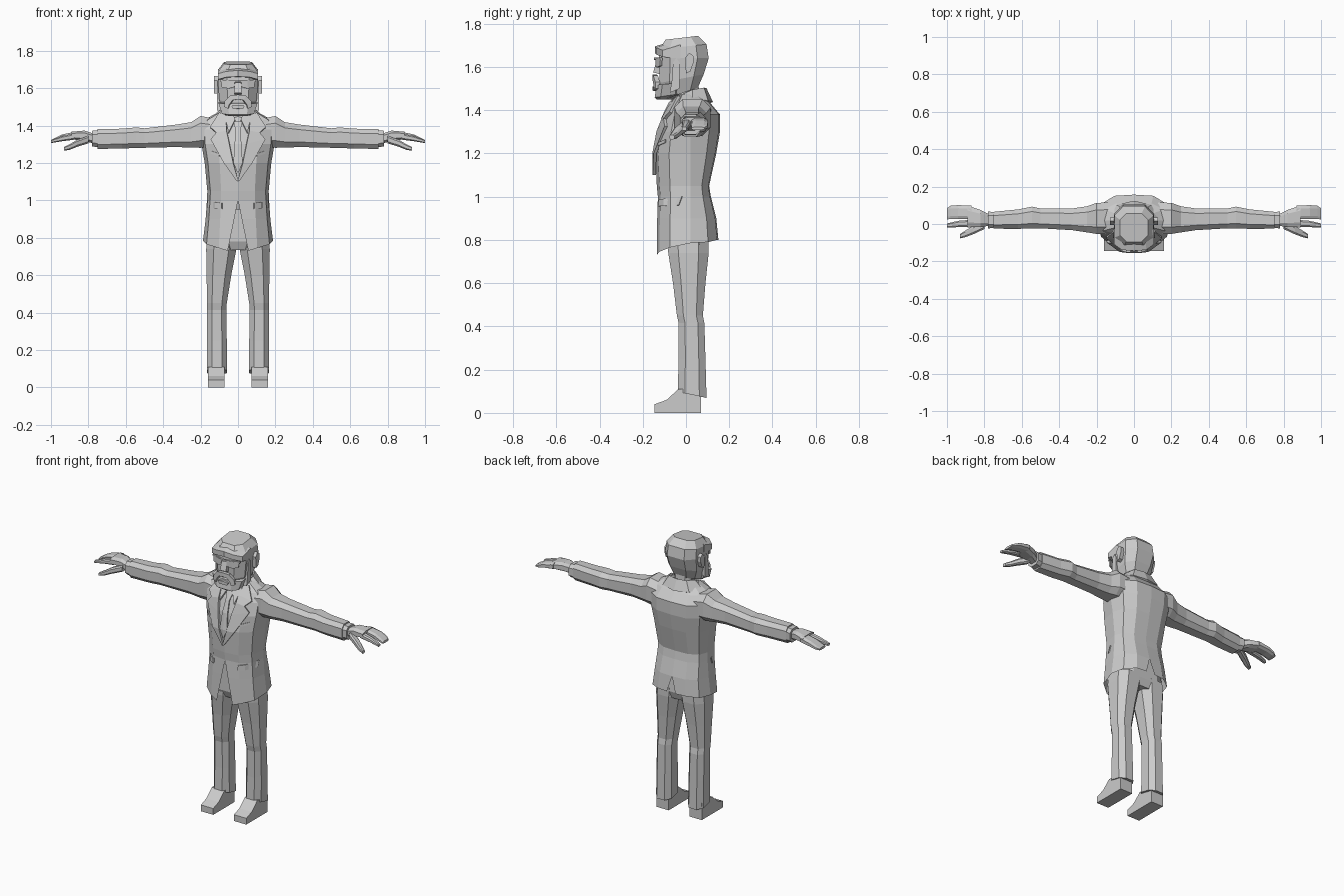
import bpy, bmesh

grey = bpy.data.materials.new("plain grey")
grey.diffuse_color = (0.6, 0.6, 0.6, 1)


def make(name, rings, closed=True, caps=True, mirror=True, thick=0):
    """Skin a list of equal-length point rings into one flat-shaded object."""
    bm = bmesh.new()
    vs = [[bm.verts.new(p) for p in r] for r in rings]
    n = len(vs[0])
    for a, b in zip(vs, vs[1:]):
        for i in range(n if closed else n - 1):
            j = (i + 1) % n
            bm.faces.new((a[i], a[j], b[j], b[i]))
    if caps:
        bm.faces.new(vs[0])
        bm.faces.new(vs[-1])
    bmesh.ops.remove_doubles(bm, verts=bm.verts, dist=0.0005)
    bmesh.ops.recalc_face_normals(bm, faces=bm.faces)
    me = bpy.data.meshes.new(name)
    bm.to_mesh(me)
    bm.free()
    me.materials.append(grey)
    ob = bpy.data.objects.new(name, me)
    bpy.context.collection.objects.link(ob)
    if mirror:
        m = ob.modifiers.new("mirror", 'MIRROR')
        m.use_clip = True
    if thick:
        s = ob.modifiers.new("thickness", 'SOLIDIFY')
        s.thickness = thick
        s.offset = 0
    return ob


def octagon(ca, cb, ha, hb, c=0.45):
    """Chamfered rectangle in a plane."""
    k = 1 - c
    return [(ca + u * ha, cb + v * hb) for u, v in
            ((-k, -1), (k, -1), (1, -k), (1, k), (k, 1), (-k, 1), (-1, k), (-1, -k))]


def upright(name, rings, mirror=True, c=0.45):
    """Rings: z, x0, x1, y0, y1, slope of z along y."""
    make(name, [[(x, y, z + s * y) for x, y in
                 octagon((x0 + x1) / 2, (y0 + y1) / 2, (x1 - x0) / 2, (y1 - y0) / 2, c)]
                for z, x0, x1, y0, y1, s in rings], mirror=mirror)


def sideways(name, rings, c=0.45):
    """Rings along x: x, y centre, z centre, half depth, half height."""
    make(name, [[(x, y, z) for y, z in octagon(cy, cz, hy, hz, c)]
                for x, cy, cz, hy, hz in rings])


# Jacket body: z, half width, front y, back y, front gap, vent gap
COAT = [(0.77, .187, -.135, .150, .055, .03), (0.90, .173, -.133, .140, .02, 0),
        (1.00, .166, -.130, .115, 0, 0), (1.05, .164, -.135, .107, 0, 0),
        (1.20, .178, -.142, .140, 0, 0), (1.30, .195, -.125, .157, 0, 0),
        (1.38, .200, -.095, .157, 0, 0), (1.43, .180, -.065, .115, 0, 0),
        (1.475, .10, -.030, .075, 0, 0)]
HEM = (-.04, -.025, -.005, .015, .02, .03, .03)


def coat_ring(i):
    z, w, f, b, g, v = COAT[i]
    xy = [(g, f), (max(.55 * w, g), f + .012), (.9 * w, f * .55), (w, .02),
          (.88 * w, b * .68), (.52 * w, b * .96), (v, b)]
    return [(x, y, z + (HEM[k] if i == 0 else 0)) for k, (x, y) in enumerate(xy)]


rings = [coat_ring(i) for i in range(len(COAT))]
make("jacket", rings + [[(0, .02, 1.478)] * 7], closed=False, caps=False)


def front(x, z):
    """Front surface y of the jacket at x, z."""
    for a, b in zip(COAT, COAT[1:]):
        if z <= b[0] or b is COAT[-1]:
            t = max(0, min(1, (z - a[0]) / (b[0] - a[0])))
            w, f = a[1] + t * (b[1] - a[1]), a[2] + t * (b[2] - a[2])
            break
    u = min(1, x / w)
    prof = [(0, f), (.55, f + .012), (.9, f * .55), (1.0, .02)]
    for (u0, y0), (u1, y1) in zip(prof, prof[1:]):
        if u <= u1:
            return y0 + (y1 - y0) * (u - u0) / (u1 - u0)
    return .02


def strip(name, inner, outer, lift=.008, thick=.012):
    """Thin panel laid over the jacket front."""
    make(name, [[(x, front(x, z) - lift, z) for x, z in row] for row in (inner, outer)],
         closed=False, caps=False, thick=thick)


# Lapels, tie, shirt collar, pockets
strip("lapel", [(0, 1.11), (.025, 1.2), (.045, 1.3), (.06, 1.37), (.062, 1.41), (.065, 1.46)],
      [(.004, 1.10), (.075, 1.2), (.145, 1.325), (.115, 1.36), (.148, 1.39), (.10, 1.465)], .01, .014)
strip("tie", [(0, 1.15), (0, 1.2), (0, 1.3), (0, 1.37), (0, 1.42)],
      [(.003, 1.15), (.024, 1.2), (.018, 1.3), (.012, 1.37), (.024, 1.42)], .005, .01)
strip("shirt_collar", [(.015, 1.43), (.025, 1.46)], [(.05, 1.36), (.07, 1.45)], .014, .01)
strip("pocket_flap", [(.085, .985), (.12, .99), (.16, 1.0)],
      [(.085, .955), (.12, .957), (.16, .96)], .004, .01)
strip("breast_pocket", [(.10, 1.25), (.145, 1.265)], [(.10, 1.235), (.145, 1.25)], .003, .008)

# Jacket collar around the neck
make("jacket_collar",
     [[(.105, -.05, 1.43), (.125, .03, 1.45), (.09, .098, 1.44), (0, .118, 1.435)],
      [(.065, -.045, 1.455), (.08, .03, 1.49), (.058, .078, 1.50), (0, .088, 1.50)]],
     closed=False, caps=False, thick=.014)
upright("neck", [(1.40, -.07, .07, -.055, .065, 0), (1.47, -.06, .06, -.05, .06, .3),
                 (1.56, -.058, .058, -.05, .055, .2)], mirror=False)

# Sleeves, cuffs and hands
sideways("sleeve", [(.12, .03, 1.36, .085, .075), (.20, .03, 1.366, .083, .085),
                    (.25, .025, 1.35, .07, .068), (.33, .025, 1.345, .058, .06),
                    (.50, .03, 1.333, .053, .052), (.545, .035, 1.335, .058, .055),
                    (.62, .026, 1.33, .052, .053), (.75, .02, 1.328, .045, .053)])
sideways("cuff", [(.74, .02, 1.328, .042, .045), (.78, .022, 1.33, .045, .042)])
sideways("palm", [(.77, .02, 1.33, .03, .026), (.82, .03, 1.345, .045, .028),
                  (.89, .04, 1.347, .058, .020)])
sideways("fingers", [(.87, .062, 1.347, .036, .02), (.94, .064, 1.336, .037, .016),
                     (.98, .062, 1.322, .036, .011), (1.0, .055, 1.315, .03, .007)])
sideways("index_finger", [(.87, .003, 1.342, .02, .017), (.94, .0, 1.33, .017, .014),
                          (1.0, -.008, 1.314, .011, .008)])
sideways("thumb", [(.80, -.005, 1.325, .022, .02), (.86, -.033, 1.305, .022, .019),
                   (.90, -.052, 1.285, .018, .015), (.93, -.065, 1.275, .012, .01)])

# Trousers and shoes
upright("hips", [(.735, -.12, .12, -.07, .09, 0), (.78, -.165, .165, -.09, .105, 0),
                 (.95, -.15, .15, -.09, .09, 0)], mirror=False)
upright("trouser_leg", [(.09, .058, .167, -.038, .095, -.22), (.25, .06, .166, -.034, .09, 0),
                        (.415, .062, .165, -.034, .085, 0), (.45, .06, .165, -.042, .078, 0),
                        (.60, .036, .168, -.06, .09, 0), (.74, .008, .17, -.082, .105, 0),
                        (.80, .005, .165, -.085, .105, 0)], c=.5)
SHOE = [(-.145, 0), (.07, 0), (.07, .11), (-.035, .11), (-.09, .06), (-.145, .04)]
make("shoe", [[(x, y, z) for y, z in SHOE] for x in (.073, .16)])

# Head, beard and chin
upright("head", [(1.485, -.075, .075, -.10, .055, .35), (1.55, -.10, .10, -.122, .082, .2),
                 (1.64, -.108, .108, -.125, .105, 0), (1.695, -.105, .105, -.122, .095, .1),
                 (1.737, -.075, .075, -.095, .055, .12)], mirror=False)
upright("beard", [(1.45, -.045, .045, -.135, -.05, -.0), (1.48, -.085, .085, -.145, -.02, .15),
                  (1.53, -.104, .104, -.135, -.02, .1)], mirror=False)


def slab(name, outline, x0, x1):
    """Side outline in y, z pushed out along x."""
    make(name, [[(x, y, z) for y, z in outline] for x in (x0, x1)])


slab("sideburn", [(-.075, 1.48), (-.03, 1.50), (-.03, 1.62), (-.045, 1.64), (-.06, 1.62),
                  (-.065, 1.54)], .09, .113)
slab("ear", [(.0, 1.57), (.02, 1.58), (.035, 1.62), (.035, 1.65), (.015, 1.665), (-.005, 1.64)],
     .09, .128)
slab("nose", [(-.10, 1.635), (-.135, 1.63), (-.152, 1.575), (-.10, 1.56)], 0, .02)

# Hair brim over the brow
make("hair_brim", [[(0, y, a), (.065, y + .004, a - .006), (.108, y + .035, a - .018),
                    (.108, y + .035, b - .012), (.065, y + .004, b), (0, y, b + .004)]
                   for y, a, b in ((-.143, 1.695, 1.658), (-.06, 1.72, 1.65))], closed=True)


def face_strip(name, top, bottom, y, thick):
    make(name, [[(x, y + x * x * 3, z) for x, z in row] for row in (top, bottom)],
         closed=False, caps=False, thick=thick)


# Moustache, lip and spectacles
face_strip("moustache", [(0, 1.565), (.04, 1.56), (.068, 1.53), (.072, 1.50)],
           [(0, 1.54), (.028, 1.535), (.045, 1.51), (.05, 1.49)], -.145, .022)
face_strip("lower_lip", [(0, 1.51), (.035, 1.505)], [(0, 1.49), (.025, 1.488)], -.145, .018)
face_strip("spectacle_lens", [(.015, 1.64), (.05, 1.642), (.09, 1.64)],
           [(.02, 1.605), (.05, 1.598), (.085, 1.605)], -.138, .01)
face_strip("spectacle_bridge", [(0, 1.643), (.095, 1.645)], [(0, 1.633), (.095, 1.635)], -.142, .01)
